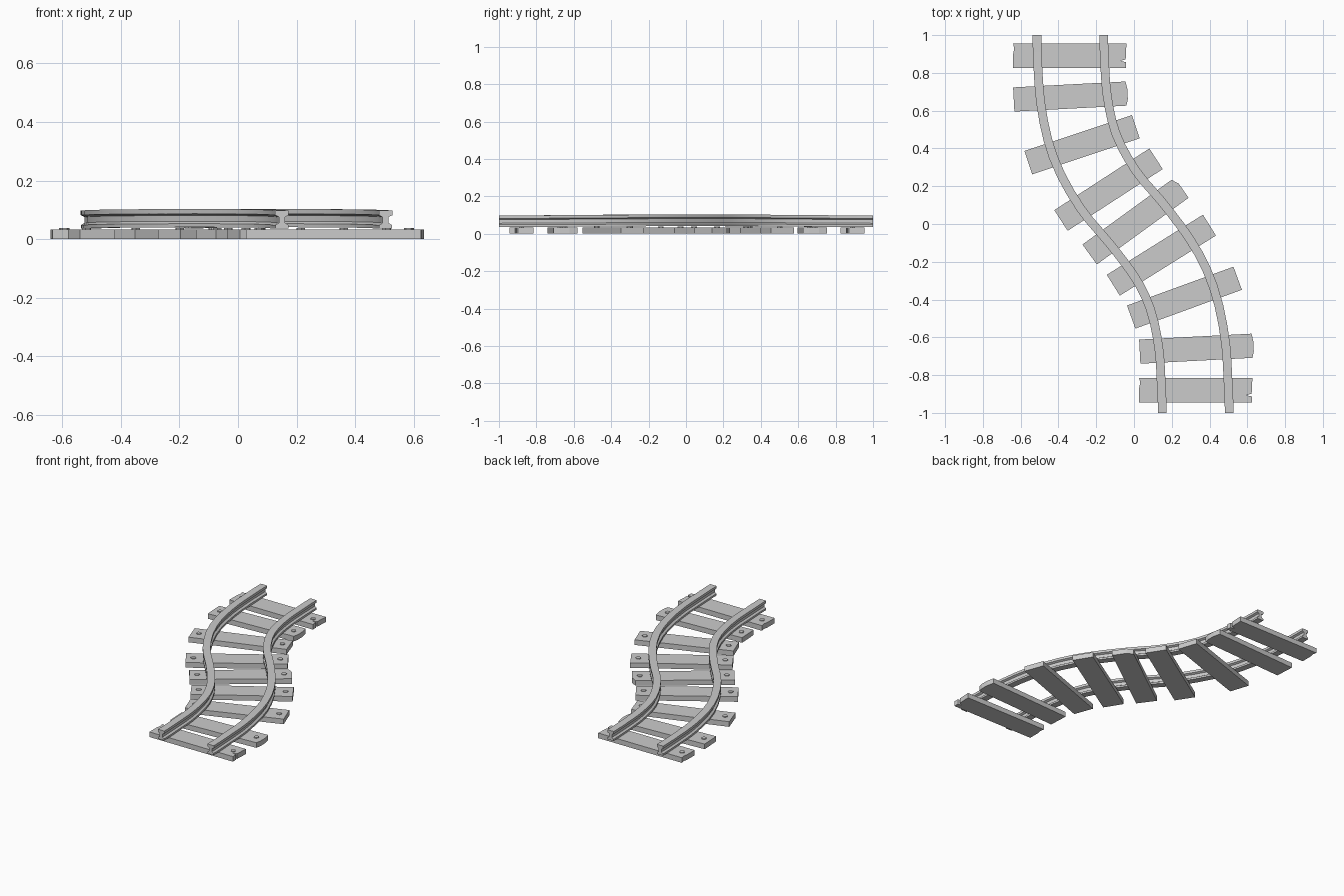
import bpy, bmesh
from math import sin, cos, radians, pi
from mathutils import Vector

if "Cube" in bpy.data.objects:
    bpy.data.objects.remove(bpy.data.objects["Cube"])


def make_object(name, bm):
    bmesh.ops.recalc_face_normals(bm, faces=bm.faces[:])
    mesh = bpy.data.meshes.new(name)
    bm.to_mesh(mesh)
    bm.free()
    obj = bpy.data.objects.new(name, mesh)
    bpy.context.collection.objects.link(obj)
    return obj


def prism(name, outline, z0, z1):
    bm = bmesh.new()
    face = bm.faces.new([bm.verts.new((x, y, z0)) for x, y in outline])
    ext = bmesh.ops.extrude_face_region(bm, geom=[face])
    for v in ext["geom"]:
        if isinstance(v, bmesh.types.BMVert):
            v.co.z = z1
    return make_object(name, bm)


# Track centre line: x, y, heading away from -y in degrees
PATH = [(-.337, 1, 0), (-.332, .84, 3), (-.318, .66, 8), (-.263, .42, 20),
        (-.135, .18, 34), (.005, .012, 39), (.143, -.17, 34), (.253, -.39, 19),
        (.31, -.66, 7), (.321, -.84, 3), (.327, -1, 0)]


def heading(a):
    return Vector((sin(radians(a)), -cos(radians(a))))


def sample_path(steps=3):
    out = []
    for (x0, y0, a0), (x1, y1, a1) in zip(PATH, PATH[1:]):
        p, q = Vector((x0, y0)), Vector((x1, y1))
        length = (q - p).length
        for i in range(steps):
            t = i / steps
            pos = ((2*t**3 - 3*t**2 + 1) * p + (t**3 - 2*t**2 + t) * length * heading(a0)
                   + (3*t**2 - 2*t**3) * q + (t**3 - t**2) * length * heading(a1))
            out.append((pos, a0 + (a1 - a0) * t))
    out.append((Vector(PATH[-1][:2]), PATH[-1][2]))
    return out


# Rails: I-shaped section swept along the offset centre line
half = [(.022, .036), (.022, .048), (.010, .056), (.010, .076), (.023, .082), (.023, .098)]
section = half + [(-u, z) for u, z in reversed(half)]
for name, offset in (("left_rail", -.177), ("right_rail", .177)):
    bm = bmesh.new()
    rings = []
    for pos, a in sample_path():
        side = Vector((cos(radians(a)), sin(radians(a))))
        lift = .005 * cos(pos.y * pi / 2) ** 2
        ring = []
        for u, z in section:
            p = pos + side * (offset + u)
            ring.append(bm.verts.new((p.x, p.y, z + lift)))
        rings.append(ring)
    n = len(section)
    for r0, r1 in zip(rings, rings[1:]):
        for i in range(n):
            j = (i + 1) % n
            bm.faces.new((r0[i], r0[j], r1[j], r1[i]))
    bm.faces.new(rings[0])
    bm.faces.new(rings[-1])
    rail = make_object(name, bm)
    bpy.context.view_layer.objects.active = rail
    rail.select_set(True)
    bpy.ops.object.shade_smooth_by_angle(angle=radians(25))
    rail.select_set(False)

# Sleeper outlines: split end, worn end, plain, clipped corner
SPLIT = [(-.3, -.065), (.298, -.065), (.298, -.033), (.268, -.027), (.296, -.018),
         (.3, .065), (-.3, .065), (-.294, .04), (-.3, .01)]
WORN = [(-.3, -.064), (.294, -.064), (.303, -.03), (.304, .02), (.296, .064), (-.3, .064)]
PLAIN = [(-.3, -.065), (.3, -.065), (.3, .065), (-.3, .065)]
CLIPPED = [(-.3, -.065), (.3, -.065), (.302, .025), (.283, .065), (-.3, .065)]

SLEEPERS = [(-.34, .89, 0, SPLIT), (-.337, .675, 3, WORN), (-.275, .42, 18.5, PLAIN),
            (-.135, .182, 33, PLAIN), (.008, .015, 36, CLIPPED), (.145, -.165, 32, PLAIN),
            (.267, -.39, 20, PLAIN), (.33, -.66, 3, WORN), (.327, -.88, 0, SPLIT)]
HEX = [(.016 * cos(i * pi / 3), .016 * sin(i * pi / 3)) for i in range(6)]

for k, (x, y, a, outline) in enumerate(SLEEPERS, 1):
    sleeper = prism(f"sleeper_{k}", outline, 0, .033)
    sleeper.location = (x, y, 0)
    sleeper.rotation_euler.z = radians(a)
    # Bolt head at each end
    for s in (-1, 1):
        bolt = prism(f"bolt_{k}_{'left' if s < 0 else 'right'}",
                     [(s * .255 + u, v) for u, v in HEX], .030, .038)
        bolt.parent = sleeper
